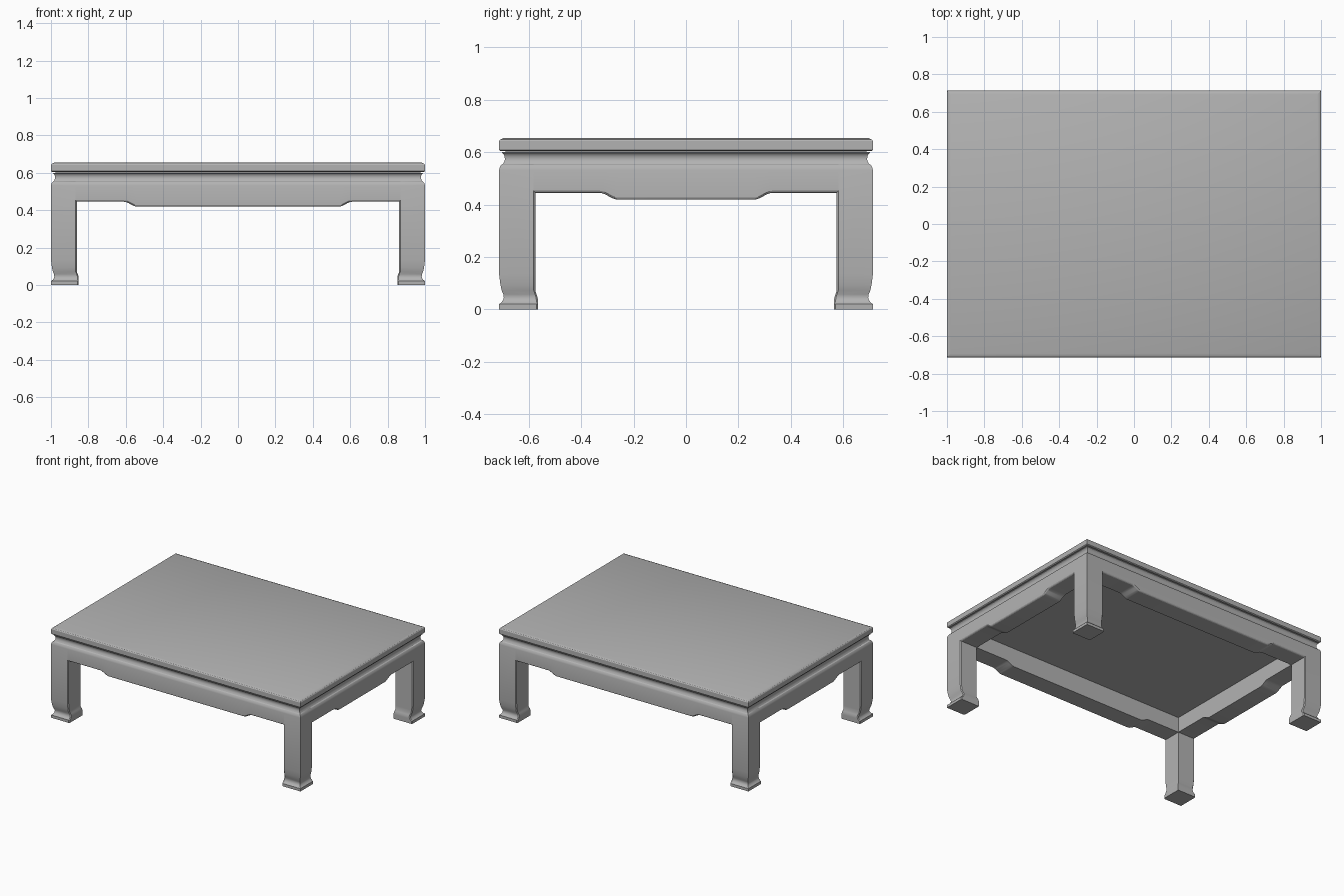
import bpy, bmesh, math
from mathutils import Vector

if "Cube" in bpy.data.objects:
    bpy.data.objects.remove(bpy.data.objects["Cube"], do_unlink=True)

HX, HY = 1.0, 0.713      # half length and half depth
LEG = 0.138              # leg thickness
FRAME_TOP = 0.555
SHOULDER = [(0.532, 0.0), (0.543, 0.003), (0.551, 0.008), (FRAME_TOP, 0.015)]

grey = bpy.data.materials.new("plain grey")
grey.use_nodes = True
COLOUR = (0.45, 0.45, 0.45, 1)
grey.diffuse_color = COLOUR
grey.node_tree.nodes["Principled BSDF"].inputs["Base Color"].default_value = COLOUR


def loft(name, rings):
    """Skin closed rings of equal length and cap both ends."""
    bm = bmesh.new()
    loops = [[bm.verts.new(p) for p in ring] for ring in rings]
    n = len(loops[0])
    for a, b in zip(loops, loops[1:]):
        for i in range(n):
            j = (i + 1) % n
            bm.faces.new((a[i], a[j], b[j], b[i]))
    bm.faces.new(loops[0])
    bm.faces.new(loops[-1])
    bmesh.ops.recalc_face_normals(bm, faces=bm.faces)
    mesh = bpy.data.meshes.new(name)
    bm.to_mesh(mesh)
    bm.free()
    mesh.materials.append(grey)
    obj = bpy.data.objects.new(name, mesh)
    bpy.context.collection.objects.link(obj)
    bpy.ops.object.select_all(action='DESELECT')
    obj.select_set(True)
    bpy.context.view_layer.objects.active = obj
    bpy.ops.object.shade_smooth_by_angle(angle=math.radians(28))
    return obj


def slab(name, profile):
    """Rectangular moulding from (height, inset) pairs."""
    loft(name, [[(sx * (HX - d), sy * (HY - d), z)
                 for sx, sy in ((-1, -1), (1, -1), (1, 1), (-1, 1))]
                for z, d in profile])


# Table top and the hollow waist beneath it
slab("table_top", [(0.604, 0.006), (0.609, 0.0), (0.642, 0.0),
                   (0.648, 0.004), (0.655, 0.02)])
slab("waist", [(FRAME_TOP, 0.015), (0.562, 0.019), (0.572, 0.022),
               (0.584, 0.021), (0.592, 0.017), (0.597, 0.012),
               (0.6, 0.012), (0.6, 0.024), (0.605, 0.024)])

# Legs: (height, outer inset, inner reach), from foot to shoulder
LEG_PROFILE = [(0, 0, 0.148), (0.02, 0, 0.148), (0.027, 0.009, 0.148),
               (0.036, 0.015, 0.148), (0.046, 0.018, 0.147),
               (0.058, 0.016, 0.143), (0.072, 0.01, LEG), (0.095, 0.005, LEG),
               (0.135, 0, LEG)] + [(z, d, LEG) for z, d in SHOULDER]
EDGE = 0.006
for sx, side in ((1, "left"), (-1, "right")):
    for sy, end in ((-1, "front"), (1, "back")):
        rings = []
        for z, o, r in LEG_PROFILE:
            section = [(o, o), (r - EDGE, o), (r, o + EDGE), (r, r),
                       (o + EDGE, r), (o, r - EDGE)]
            rings.append([(sx * (HX - u), sy * (HY - v), z) for u, v in section])
        loft(f"{end}_{side}_leg", rings)


def apron(name, half, drop, out, reach):
    """Rail between two legs; its lower edge steps down in a soft S."""
    along = Vector((-out.y, out.x, 0))
    stations = [(half - LEG + EDGE, 0.445)]
    for i in range(9):
        t = i / 8
        stations.append((drop + 0.07 * (1 - t),
                         0.445 - 0.026 * (3 * t * t - 2 * t ** 3)))
    stations += [(-s, z) for s, z in reversed(stations)]
    rings = []
    for s, low in stations:
        section = [(LEG, FRAME_TOP)] + [(d, z) for z, d in reversed(SHOULDER)]
        section += [(0, low + 0.008), (0.003, low + 0.003), (0.008, low), (LEG, low)]
        rings.append([along * s + out * (reach - d) + Vector((0, 0, z))
                      for d, z in section])
    loft(name, rings)


# Aprons on all four sides
for s, end, side in ((-1, "front", "right"), (1, "back", "left")):
    apron(f"{end}_apron", HX, 0.54, Vector((0, s, 0)), HY)
    apron(f"{side}_apron", HY, 0.26, Vector((s, 0, 0)), HX)
